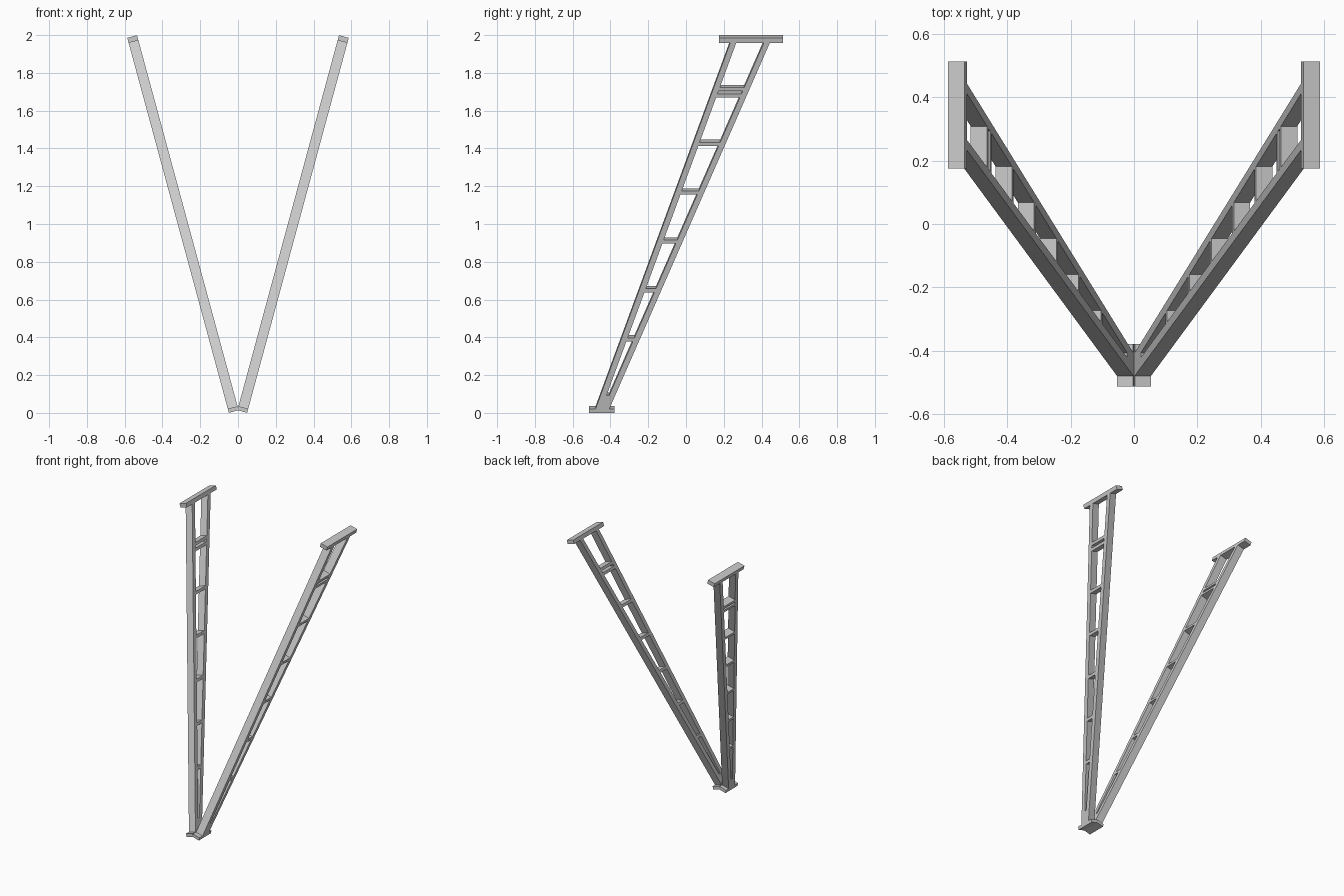
import bpy, bmesh, math
from mathutils import Vector

if "Cube" in bpy.data.objects:
    bpy.data.objects.remove(bpy.data.objects["Cube"])

# Each ladder-like leg lies in a plane leaning outwards; both are mirrored on x
TILT = math.atan(0.271)
W = 0.0535                                   # depth of every member
D = Vector((math.sin(TILT), 0, math.cos(TILT)))     # along the leg
N = Vector((math.cos(TILT), 0, -math.sin(TILT)))    # across the leg
BASE = Vector((0.0254, 0, 0.018))            # foot centre
COS = math.cos(TILT)


def panel(name, pts, clip=False):
    """Extrude a (y, z) outline across the leg depth and mirror it."""
    bm = bmesh.new()
    rings = []
    for side in (-0.5, 0.5):
        rings.append([bm.verts.new(BASE + D * ((z - BASE.z) / COS) + N * (side * W)
                                   + Vector((0, y, 0))) for y, z in pts])
    a, b = rings
    bm.faces.new(a)
    bm.faces.new(b[::-1])
    for i in range(len(pts)):
        j = (i + 1) % len(pts)
        bm.faces.new((a[i], b[i], b[j], a[j]))
    bmesh.ops.recalc_face_normals(bm, faces=bm.faces)
    me = bpy.data.meshes.new(name)
    bm.to_mesh(me)
    bm.free()
    ob = bpy.data.objects.new(name, me)
    bpy.context.collection.objects.link(ob)
    m = ob.modifiers.new("mirror", 'MIRROR')
    m.use_bisect_axis[0] = clip
    m.use_clip = clip
    return ob


def bar(name, y0, y1, z, t, clip=False):
    h = t * COS / 2
    return panel(name, [(y0, z - h), (y1, z - h), (y1, z + h), (y0, z + h)], clip)


Z0, Z1 = 0.028, 1.966                        # rail ends


def at(y0, y1, z):
    return y0 + (y1 - y0) * (z - Z0) / (Z1 - Z0)


front_in = lambda z: at(-0.447, 0.266, z)
back_in = lambda z: at(-0.438, 0.412, z)

# foot and top plates
bar("foot_plate", -0.513, -0.378, 0.018, 0.022, clip=True)
bar("top_plate", 0.175, 0.513, 1.979, 0.028)

# side rails
panel("front_rail", [(-0.479, Z0), (-0.447, Z0), (0.266, Z1), (0.234, Z1)])
panel("back_rail", [(-0.438, Z0), (-0.406, Z0), (0.444, Z1), (0.412, Z1)])


def infill(name, za, zb):
    panel(name, [(front_in(za), za), (back_in(za), za),
                 (back_in(zb), zb), (front_in(zb), zb)])


# solid wedge where the rails converge
infill("bottom_wedge", Z0, 0.10)

# rungs, with a close pair at the top
for z in (0.395, 0.655, 0.913, 1.172, 1.43, 1.686, 1.72):
    infill("rung", z - 0.0095, z + 0.0095)
